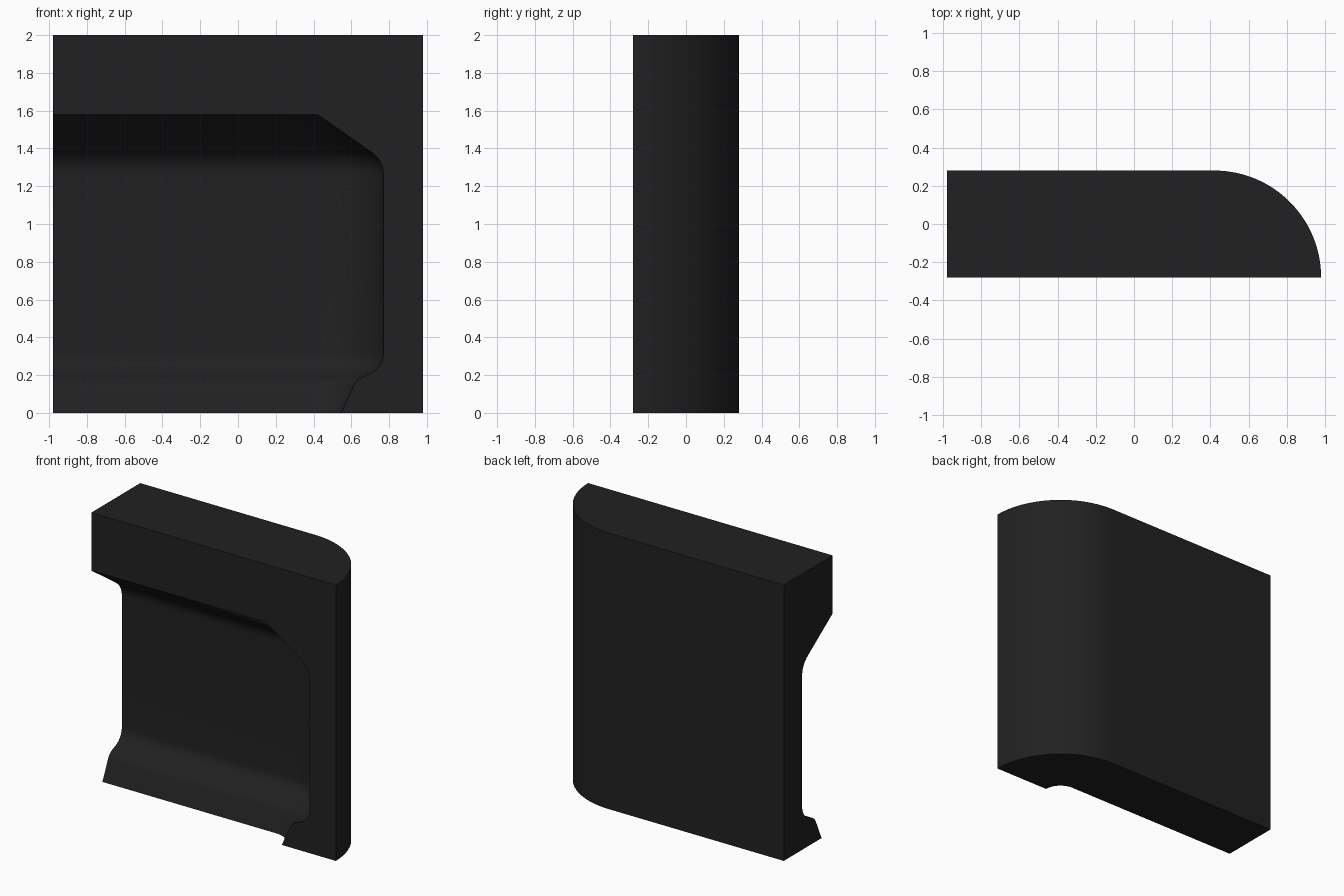
import bpy, bmesh
from math import cos, sin, pi, radians
from mathutils import Vector

if "Cube" in bpy.data.objects:
    bpy.data.objects.remove(bpy.data.objects["Cube"])

FRONT, LEFT, AXIS_X = -0.28, -0.98, 0.42   # front plane, cut end, turning axis
ARC_STEPS, FILLET_STEPS = 32, 8


def fillet(a, corner, b):
    """Rounded corner from a to b, tangent to both legs."""
    a, c, b = Vector(a), Vector(corner), Vector(b)
    ts = [i / FILLET_STEPS for i in range(FILLET_STEPS + 1)]
    return [tuple((1 - t) ** 2 * a + 2 * t * (1 - t) * c + t * t * b) for t in ts]


# Cross-section as (distance from axis, height): outer face, lip, recess, foot
profile = [(0.56, 0), (0.56, 2), (0, 2), (0, 1.58)]
profile += fillet((0.28, 1.385), (0.35, 1.337), (0.35, 1.26))
profile += fillet((0.35, 0.32), (0.35, 0.225), (0.25, 0.195))
profile += fillet((0.25, 0.195), (0.205, 0.178), (0.187, 0.132))[1:]
profile += [(0.127, 0)]

# Sweep: straight run, then a quarter turn round the right end
bm = bmesh.new()
rings = [[bm.verts.new((LEFT, FRONT + r, z)) for r, z in profile]]
for i in range(ARC_STEPS + 1):
    a = pi / 2 * (1 - i / ARC_STEPS)
    rings.append([bm.verts.new((AXIS_X + r * cos(a), FRONT + r * sin(a), z))
                  for r, z in profile])
n = len(profile)
for p, q in zip(rings, rings[1:]):
    for j in range(n):
        k = (j + 1) % n
        bm.faces.new((p[j], p[k], q[k], q[j]))

# End caps
bm.faces.new(rings[0])
bm.faces.new(rings[-1][::-1])
bmesh.ops.remove_doubles(bm, verts=bm.verts, dist=1e-5)
bmesh.ops.recalc_face_normals(bm, faces=bm.faces)

mesh = bpy.data.meshes.new("recessed_trim_end")
bm.to_mesh(mesh)
bm.free()
trim = bpy.data.objects.new("recessed_trim_end", mesh)
bpy.context.collection.objects.link(trim)

# Black finish
black = bpy.data.materials.new("black")
black.diffuse_color = (0.015, 0.015, 0.015, 1)
black.use_nodes = True
black.node_tree.nodes["Principled BSDF"].inputs["Base Color"].default_value = black.diffuse_color
mesh.materials.append(black)

bpy.context.view_layer.objects.active = trim
trim.select_set(True)
bpy.ops.object.shade_smooth_by_angle(angle=radians(30))
